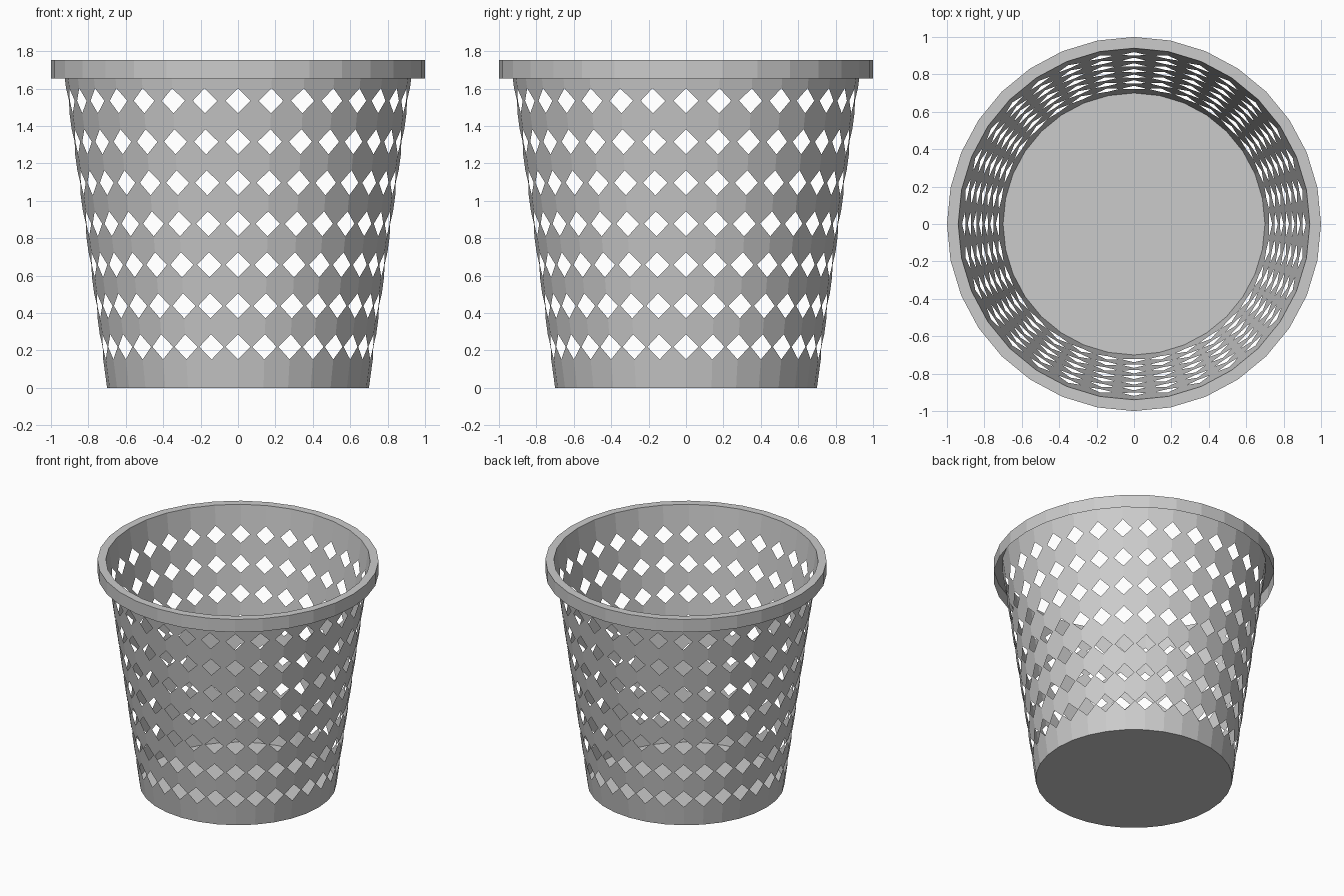
import bpy, bmesh, math
from mathutils import Vector

SIDES = 32
ROWS = 7
HEIGHT = 1.754
R_BASE, R_TOP, R_RIM = 0.70, 0.94, 1.0
RIM_DROP = 0.10
HOLE = 0.067          # half diagonal of a diamond hole

if "Cube" in bpy.data.objects:
    bpy.data.objects.remove(bpy.data.objects["Cube"])

grey = bpy.data.materials.new("light_grey_plastic")
grey.use_nodes = True
colour = (0.6, 0.6, 0.6, 1)
grey.diffuse_color = colour
grey.node_tree.nodes["Principled BSDF"].inputs["Base Color"].default_value = colour


def ring_point(i, radius, z):
    a = 2 * math.pi * i / SIDES
    return Vector((radius * math.cos(a), radius * math.sin(a), z))


def wall_radius(z):
    return R_BASE + (R_TOP - R_BASE) * z / HEIGHT


def wall_point(i, u, z):
    """Point on flat facet i, with u running from 0 to 1 across it."""
    r = wall_radius(z)
    return ring_point(i, r, z).lerp(ring_point(i + 1, r, z), u)


def make_part(name, polygons):
    bm = bmesh.new()
    for points in polygons:
        bm.faces.new([bm.verts.new(p) for p in points])
    bmesh.ops.remove_doubles(bm, verts=bm.verts, dist=1e-4)
    mesh = bpy.data.meshes.new(name)
    bm.to_mesh(mesh)
    bm.free()
    mesh.materials.append(grey)
    obj = bpy.data.objects.new(name, mesh)
    bpy.context.collection.objects.link(obj)
    return obj


def chain(row, side):
    """Left-to-right edge of a facet panel along a hole row (side +1 above, -1 below)."""
    z = HEIGHT * row / (ROWS + 1)
    if row in (0, ROWS + 1):
        return [(0, z), (1, z)]
    facet_width = 2 * wall_radius(z) * math.sin(math.pi / SIDES)
    w = min(HOLE / facet_width, 0.485)
    return [(0, z + side * HOLE), (w, z), (1 - w, z), (1, z + side * HOLE)]


# Perforated wall: panels between hole rows, with diamonds folded over the corners
panels = []
for i in range(SIDES):
    for row in range(ROWS + 1):
        outline = chain(row, 1) + chain(row + 1, -1)[::-1]
        panels.append([wall_point(i, u, z) for u, z in outline])
make_part("basket_wall", panels)

# Floor disc
make_part("basket_floor", [[ring_point(i, R_BASE, 0) for i in range(SIDES)]])

# Rim: flat top ring and a hanging skirt, open underneath
rim = []
profile = [(R_RIM, HEIGHT - RIM_DROP), (R_RIM, HEIGHT), (R_TOP, HEIGHT)]
for i in range(SIDES):
    for (r0, z0), (r1, z1) in zip(profile, profile[1:]):
        rim.append([ring_point(i, r0, z0), ring_point(i + 1, r0, z0),
                    ring_point(i + 1, r1, z1), ring_point(i, r1, z1)])
make_part("basket_rim", rim)
